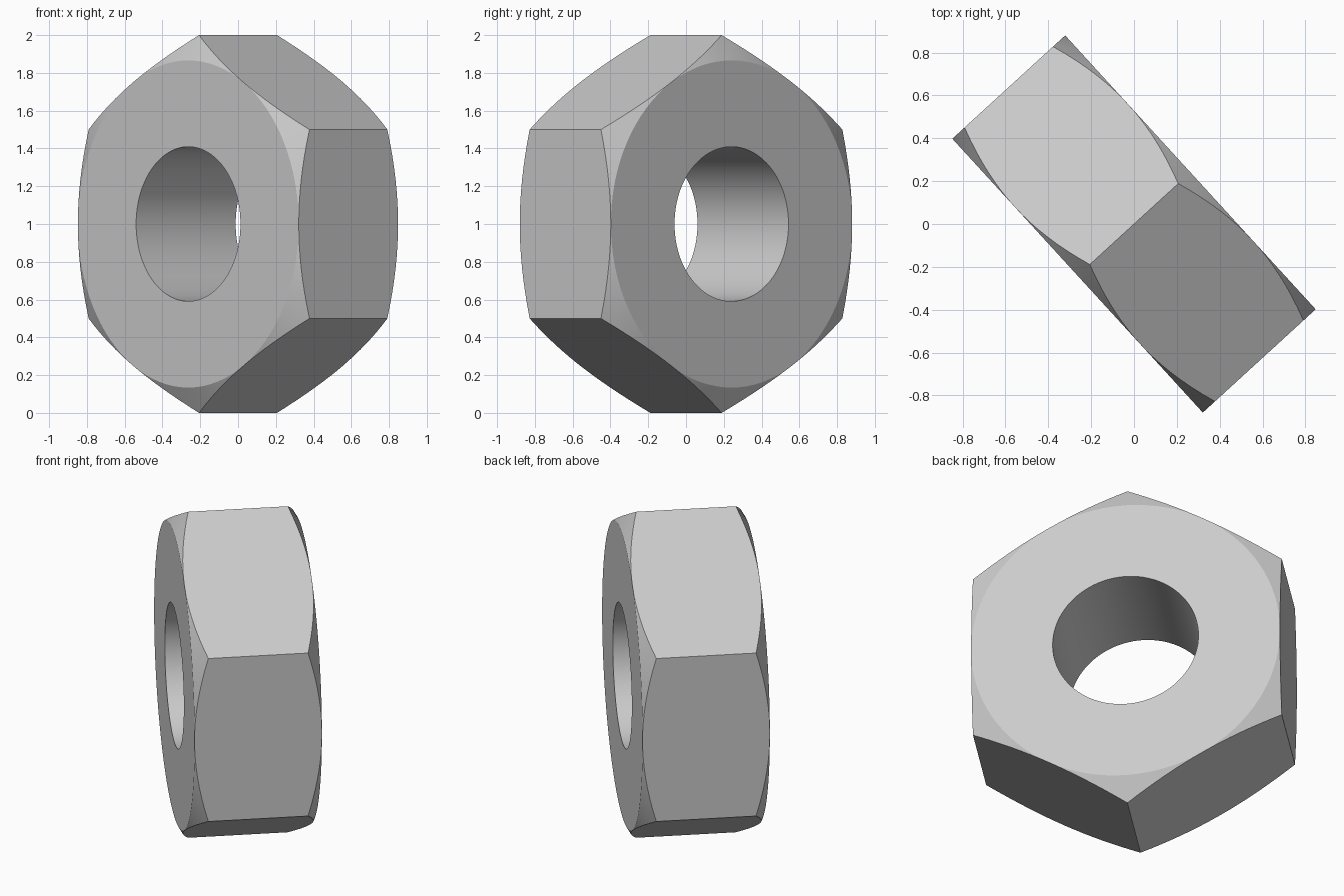
import bpy, bmesh
from math import cos, sin, pi, radians, tan
from mathutils import Matrix

if "Cube" in bpy.data.objects:
    bpy.data.objects.remove(bpy.data.objects["Cube"])

SEGMENTS = 96                   # multiple of 12: hits every corner and flat middle
FLAT = cos(pi / 6)              # centre to flat, corner radius is 1
HALF = 0.357                    # half thickness
BORE = 0.409
YAW = radians(42.45)            # direction of the bore axis

steel = bpy.data.materials.new("light grey steel")
steel.use_nodes = True
grey = (0.6, 0.6, 0.6, 1)
steel.diffuse_color = grey
steel.node_tree.nodes["Principled BSDF"].inputs["Base Color"].default_value = grey


def section(angle):
    """Closed loop of (depth, radius): bore, flat end, cone chamfer, hexagon side."""
    off = (angle + pi / 6) % (pi / 3) - pi / 6
    side = FLAT / cos(pi / 6 - abs(off))
    edge = HALF - (side - FLAT) * tan(pi / 6)
    half = [(HALF, BORE), (HALF, FLAT), (edge, side)]
    return half + [(-d, r) for d, r in reversed(half)]


# Nut body: sweep the section around the bore axis
bm = bmesh.new()
rings = []
for i in range(SEGMENTS):
    a = 2 * pi * i / SEGMENTS
    rings.append([bm.verts.new((d, r * sin(a), r * cos(a))) for d, r in section(a)])
for i, ring in enumerate(rings):
    nxt = rings[(i + 1) % SEGMENTS]
    for j in range(len(ring)):
        k = (j + 1) % len(ring)
        bm.faces.new((ring[j], ring[k], nxt[k], nxt[j]))

# Merge where the chamfer runs out at the middle of each flat
bmesh.ops.remove_doubles(bm, verts=bm.verts, dist=1e-5)
bmesh.ops.recalc_face_normals(bm, faces=bm.faces)
bmesh.ops.transform(bm, matrix=Matrix.Translation((0, 0, 1)) @ Matrix.Rotation(YAW, 4, 'Z'),
                    verts=bm.verts)

mesh = bpy.data.meshes.new("hex_nut")
bm.to_mesh(mesh)
bm.free()
mesh.materials.append(steel)
nut = bpy.data.objects.new("hex_nut", mesh)
bpy.context.collection.objects.link(nut)

# Smooth bore and chamfers, crisp edges elsewhere
bpy.ops.object.select_all(action='DESELECT')
nut.select_set(True)
bpy.context.view_layer.objects.active = nut
bpy.ops.object.shade_smooth_by_angle(angle=radians(20))
